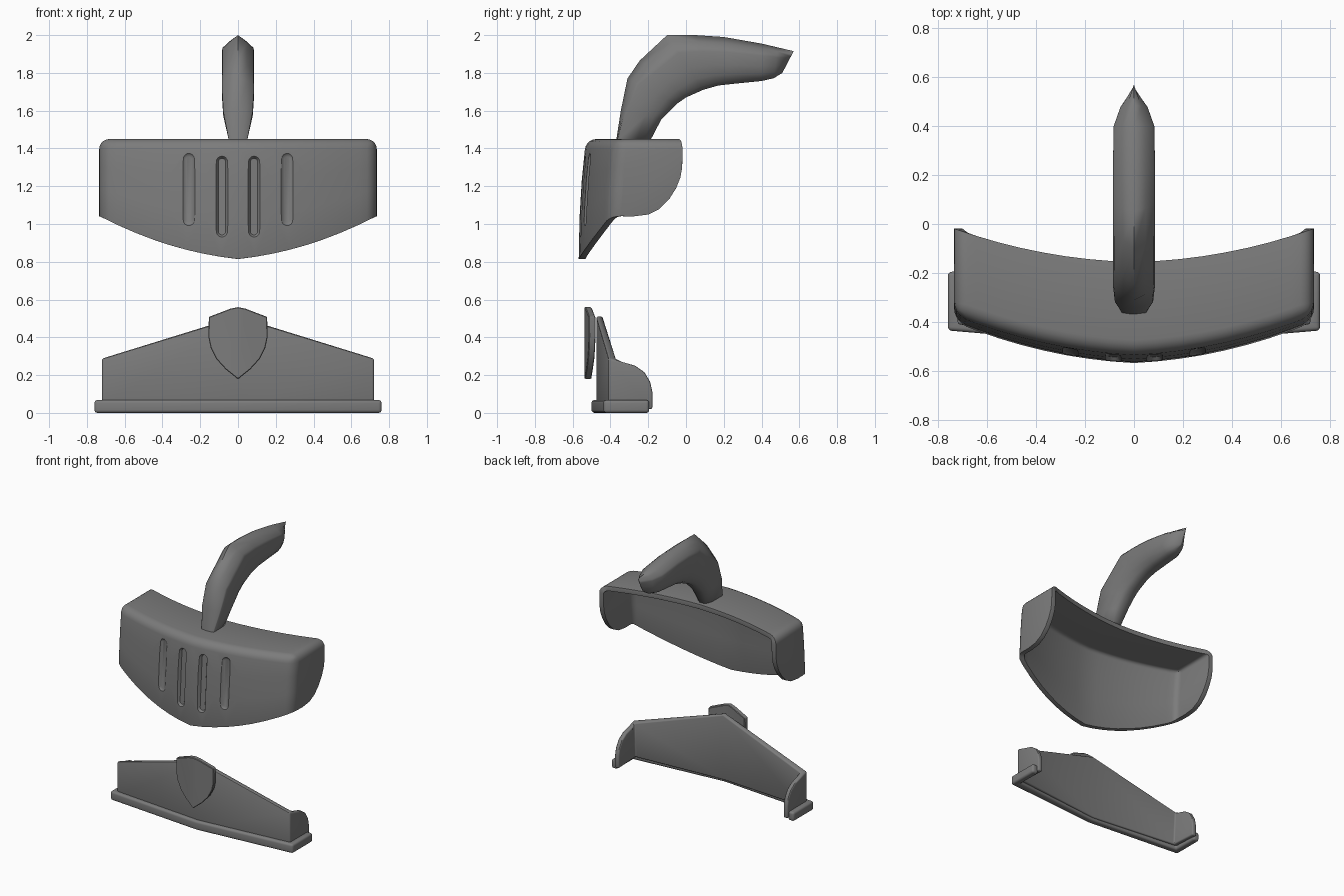
import bpy, bmesh, math
from mathutils import Vector

if "Cube" in bpy.data.objects:
    bpy.data.objects.remove(bpy.data.objects["Cube"])

grey = bpy.data.materials.new("dark_grey")
grey.diffuse_color = (0.2, 0.2, 0.2, 1)
grey.use_nodes = True
grey.node_tree.nodes["Principled BSDF"].inputs["Base Color"].default_value = grey.diffuse_color


def make_object(name, faces, inside=None):
    """Mesh from coordinate faces; open sheets are turned to face away from 'inside'."""
    bm = bmesh.new()
    for f in faces:
        bm.faces.new([bm.verts.new(p) for p in f])
    bmesh.ops.remove_doubles(bm, verts=bm.verts[:], dist=0.0005)
    bmesh.ops.recalc_face_normals(bm, faces=bm.faces[:])
    if inside:
        out = sum(f.normal.dot(f.calc_center_median() - Vector(inside)) * f.calc_area()
                  for f in bm.faces)
        if out < 0:
            bmesh.ops.reverse_faces(bm, faces=bm.faces[:])
    me = bpy.data.meshes.new(name)
    bm.to_mesh(me)
    bm.free()
    me.materials.append(grey)
    ob = bpy.data.objects.new(name, me)
    bpy.context.collection.objects.link(ob)
    return ob


def both_sides(faces):
    return faces + [[(-x, y, z) for x, y, z in reversed(f)] for f in faces]


def bevel(ob, width, segments, angle):
    m = ob.modifiers.new("bevel", 'BEVEL')
    m.width, m.segments = width, segments
    m.limit_method, m.angle_limit = 'ANGLE', math.radians(angle)


def thicken(ob, t):
    m = ob.modifiers.new("thickness", 'SOLIDIFY')
    m.thickness, m.offset, m.use_even_offset = t, -1, True


def finish(ob, angle=30):
    """Apply the modifiers and shade smooth."""
    bpy.context.view_layer.update()
    dg = bpy.context.evaluated_depsgraph_get()
    me = bpy.data.meshes.new_from_object(ob.evaluated_get(dg))
    ob.modifiers.clear()
    ob.data = me
    bpy.ops.object.select_all(action='DESELECT')
    ob.select_set(True)
    bpy.context.view_layer.objects.active = ob
    bpy.ops.object.shade_smooth_by_angle(angle=math.radians(angle))


# Visor: curved front wall, top and two cheeks as one sheet, then thickened
TOP, W = 1.45, 0.735


def front_y(x, z):
    t = (TOP - z) / 0.63
    return -0.53 - 0.038 * (1 - (1 - t) ** 2) + 0.05 * abs(x) + 0.235 * x * x


def low_z(x):
    return 0.815 + 0.1 * x + 0.285 * x * x


def wall_point(x, t):
    z = low_z(x) + (TOP - low_z(x)) * t
    return (x, front_y(x, z), z)


def back_point(x):
    return (x, -0.155 + 0.02 * x + 0.225 * x * x, TOP)


N, rows = 8, [0, 0.35, 0.65, 1]
faces = []
for i in range(N):
    a, b = W * i / N, W * (i + 1) / N
    for s, t in zip(rows, rows[1:]):
        faces.append([wall_point(a, s), wall_point(b, s), wall_point(b, t), wall_point(a, t)])
    faces.append([wall_point(a, 1), wall_point(b, 1), back_point(b), back_point(a)])
cheek = [(-0.02, 1.3), (-0.03, 1.245), (-0.052, 1.19), (-0.09, 1.13), (-0.14, 1.08),
         (-0.2, 1.05), (-0.28, 1.04)]
faces.append([wall_point(W, t) for t in rows] + [back_point(W)] + [(W, y, z) for y, z in cheek])
visor = make_object("visor", both_sides(faces), (0, -0.2, 1.1))
bevel(visor, 0.055, 5, 40)
thicken(visor, 0.035)
bevel(visor, 0.014, 3, 50)

# Four shallow tapered slots cut in the visor front, the outer pair softer
faces = []
centre = [(0.04, -0.02), (0.031, 0), (0.025, 0.008), (0.019, 0.018)]
outer = [(0.04, -0.012), (0.031, 0), (0.024, 0.006), (0.014, 0.011)]
for x0, z0, z1, profile in [(0.085, 0.93, 1.36, centre), (0.26, 0.99, 1.375, outer)]:
    rings = []
    for r, depth in profile:
        ring = []
        for k in range(18):
            a = math.pi * (k if k < 9 else k - 1) / 8
            zc = z1 - 0.031 if k < 9 else z0 + 0.031
            px, pz = x0 + r * math.cos(a), zc + r * math.sin(a)
            ring.append((px, front_y(px, pz) + depth, pz))
        rings.append(ring)
    for p, q in zip(rings, rings[1:]):
        faces += [[p[k - 1], p[k], q[k], q[k - 1]] for k in range(18)]
    faces += [rings[0], rings[-1]]
cutter = make_object("slot_cutter", both_sides(faces))
cutter.hide_render = True
m = visor.modifiers.new("slots", 'BOOLEAN')
m.operation, m.object, m.solver = 'DIFFERENCE', cutter, 'EXACT'
finish(visor)
bpy.data.objects.remove(cutter)

# Crest: ridged section lofted along a swept-back horn (top y, z, underside y, z, half width)
stations = [(-.37, 1.44, -.19, 1.44, .048), (-.345, 1.6, -.13, 1.555, .078),
            (-.31, 1.77, -.05, 1.635, .086), (-.245, 1.865, .0, 1.67, .086),
            (-.1, 2.0, .09, 1.71, .086), (.05, 2.0, .17, 1.733, .086),
            (.2, 1.99, .25, 1.742, .086), (.4, 1.955, .4, 1.757, .083),
            (.485, 1.935, .465, 1.772, .055), (.57, 1.915, .51, 1.80, .003)]
half = [(0, 0), (0.55, 0.13), (0.94, 0.25), (1, 0.32), (1, 0.6), (0.88, 0.8), (0.62, 0.94), (0.3, 1)]
section = half + [(-x, t) for x, t in reversed(half[1:])]
rings = []
for i, (ty, tz, by, bz, w) in enumerate(stations):
    flat = min(1, 0.1 + 0.3 * i)      # the ridge flattens towards the base
    ring = []
    for x, t in section:
        t = t * flat if t < 0.4 else t
        ring.append((x * w, ty + (by - ty) * t, tz + (bz - tz) * t))
    rings.append(ring)
faces = [rings[0], rings[-1]]
for p, q in zip(rings, rings[1:]):
    faces += [[p[k - 1], p[k], q[k], q[k - 1]] for k in range(len(section))]
crest = make_object("crest", faces)
finish(crest, 75)

# Lower face guard: V-shaped plate with rounded side wings
wing = [(-.41, .03), (-.41, .29), (-.34, .27), (-.27, .25), (-.22, .215),
        (-.19, .165), (-.178, .11), (-.178, .02)]
guard = make_object("lower_guard", both_sides([
    [(0, -.475, .02), (.72, -.41, .03), (.72, -.41, .29), (0, -.475, .51)],
    [(.72, y, z) for y, z in wing]]), (0, 0.1, 0.2))
thicken(guard, 0.035)
bevel(guard, 0.01, 3, 40)
finish(guard)

# Trim strip along the bottom of the guard
trim = make_object("bottom_trim", both_sides([
    [(a[0], a[1], 0), (b[0], b[1], 0), (b[0], b[1], .068), (a[0], a[1], .068)]
    for a, b in [((0, -.5), (.76, -.435)), ((.76, -.435), (.76, -.195))]]), (0, 0.1, 0.03))
thicken(trim, 0.05)
bevel(trim, 0.016, 4, 40)
finish(trim)

# Folded shield badge standing in front of the guard
outline = [(0, .56), (.04, .552), (.155, .508), (.157, .40), (.145, .345), (.115, .285),
           (.065, .23), (0, .178)]
shield = make_object("shield", both_sides([[(x, -.537 + 0.15 * x, z) for x, z in outline]]),
                     (0, 1, 0.4))
thicken(shield, 0.035)
bevel(shield, 0.004, 1, 40)
finish(shield)
